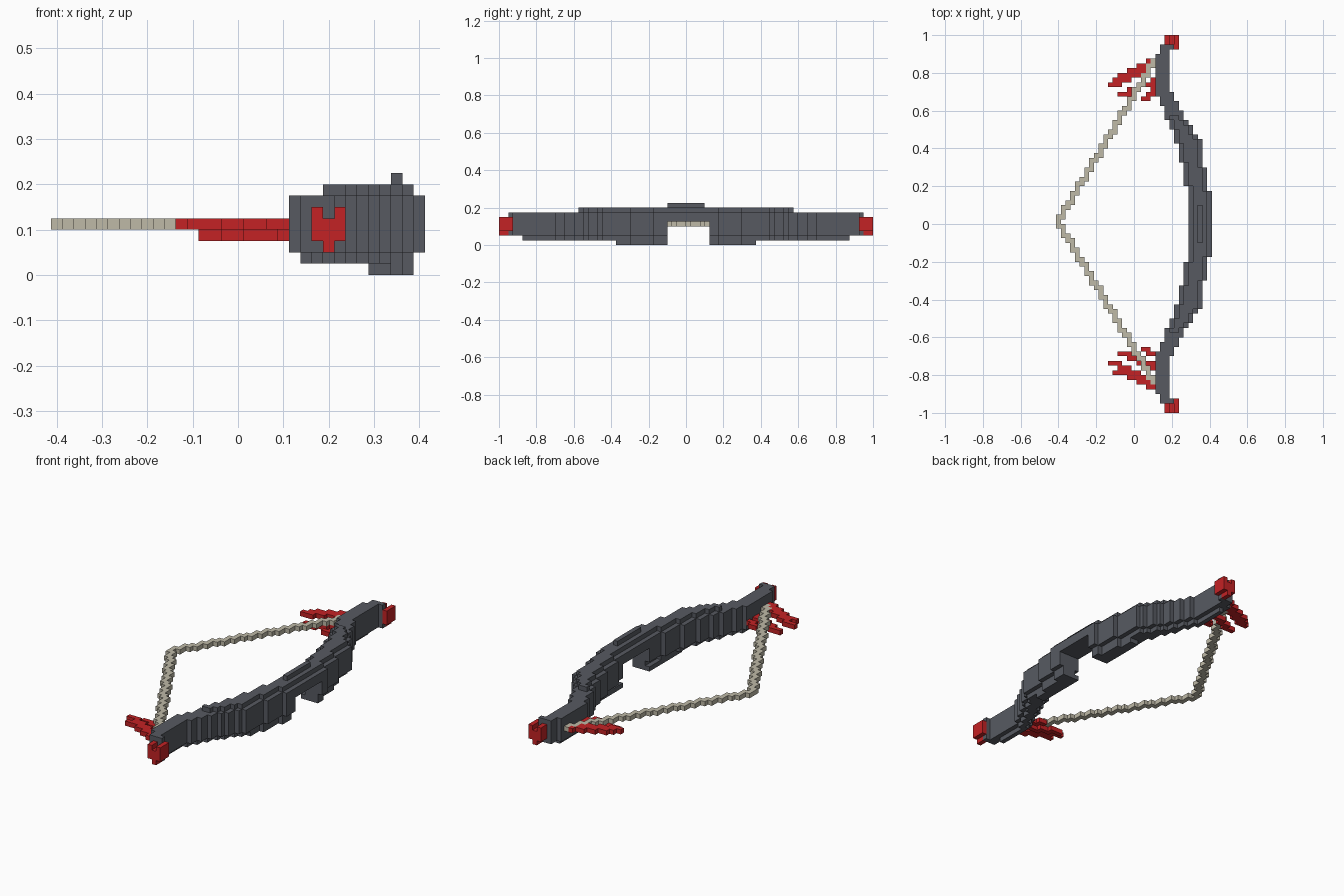
import bpy, bmesh
from math import floor
from mathutils import Vector

cube = bpy.data.objects.get("Cube")
if cube:
    bpy.data.objects.remove(cube, do_unlink=True)

V = 0.025                                # block size
ORIGIN = Vector((-0.4125, -1.0, 0.0))


def material(name, rgb):
    m = bpy.data.materials.new(name)
    m.use_nodes = True
    m.diffuse_color = (*rgb, 1)
    m.node_tree.nodes["Principled BSDF"].inputs["Base Color"].default_value = (*rgb, 1)
    return m


GREY = material("dark grey", (0.095, 0.102, 0.121))
RED = material("red", (0.55, 0.016, 0.018))
CREAM = material("string cream", (0.52, 0.49, 0.39))


def block_object(name, cells, mat):
    """Skin a set of grid cells, keeping only the outside faces."""
    bm = bmesh.new()
    verts = {}

    def vert(p):
        if p not in verts:
            verts[p] = bm.verts.new(ORIGIN + Vector(p) * V)
        return verts[p]

    for c in sorted(cells):
        for axis in range(3):
            u, w = (axis + 1) % 3, (axis + 2) % 3
            for side in (0, 1):
                n = list(c)
                n[axis] += 2 * side - 1
                if tuple(n) in cells:
                    continue
                loop = []
                for a, b in ((0, 0), (1, 0), (1, 1), (0, 1)):
                    p = list(c)
                    p[axis] += side
                    p[u] += a
                    p[w] += b
                    loop.append(vert(tuple(p)))
                bm.faces.new(loop if side else loop[::-1])
    mesh = bpy.data.meshes.new(name)
    bm.to_mesh(mesh)
    bm.free()
    mesh.materials.append(mat)
    obj = bpy.data.objects.new(name, mesh)
    bpy.context.collection.objects.link(obj)


def interp(points, t):
    for (t0, v0), (t1, v1) in zip(points, points[1:]):
        if t <= t1:
            return v0 + (v1 - v0) * (t - t0) / (t1 - t0)
    return points[-1][1]


# Inner and outer edge of the bow, by distance from the middle
INNER = [(0, 28.4), (.2, 28), (.35, 26.9), (.5, 24.9), (.6, 23.4),
         (.68, 21.9), (.78, 21.2), (.89, 21.6), (.95, 23.1)]
OUTER = [(0, 33.4), (.175, 33), (.3, 32), (.45, 31), (.575, 27.6),
         (.7, 24.9), (.78, 24.2), (.89, 24.4), (.95, 25.6)]

# Bow limbs and grip, with stepped edges and a hand notch
bow = set()
for j in range(2, 78):
    y = -1 + V * (j + .5)
    a = abs(y)
    lo, hi = floor(interp(INNER, a)), floor(interp(OUTER, a))
    for i in range(lo, hi):
        inset = lo < i < hi - 1
        for k in range(8):
            if -.1 < y < .125 and k < 5:
                continue
            if (2 <= k <= 6 or (k == 1 and inset and a < .875)
                    or (k == 7 and inset and a < .575)
                    or (k == 0 and 28 <= i < hi - 1 and a < .375)):
                bow.add((i, j, k))
    if a < .1:
        bow.add((30, j, 8))              # sight ridge
block_object("bow_limbs", bow, GREY)

# Drawn string
string = set()
for n in range(35):
    for i in range(floor(.6 * n), floor(.6 * (n + 1)) + 1):
        string |= {(i, 40 + n, 4), (i, 40 - n, 4)}
string = {c for c in string if c[0] < 21}
block_object("bow_string", string, CREAM)

# Feather tufts: start x, start y, end x, end y, layer
STRANDS = [(-.11, .775, .11, .87, 4), (-.135, .735, .11, .84, 4),
           (-.085, .685, .11, .76, 3), (.04, .66, .11, .70, 3)]
for name, sign in (("back_feathers", 1), ("front_feathers", -1)):
    tuft = set()
    for x0, y0, x1, y1, k in STRANDS:
        i0, i1 = (floor((x + .4125) / V) for x in (x0, x1))
        last = None
        for i in range(i0, i1 + 1):
            y = y0 + (y1 - y0) * (i - i0) / (i1 - i0)
            j = floor((1 + sign * y) / V)
            tuft.add((i, j, k))
            if last is not None and last != j:
                tuft.add((i, last, k))
            last = j
    block_object(name, tuft - string - bow, RED)

# Notched red tips
for name, rows in (("back_tip", range(77, 80)), ("front_tip", range(3))):
    tip = {(i, j, k + (i != 24)) for i in (23, 24, 25)
           for j in rows for k in (2, 3, 4)}
    block_object(name, tip - bow, RED)
